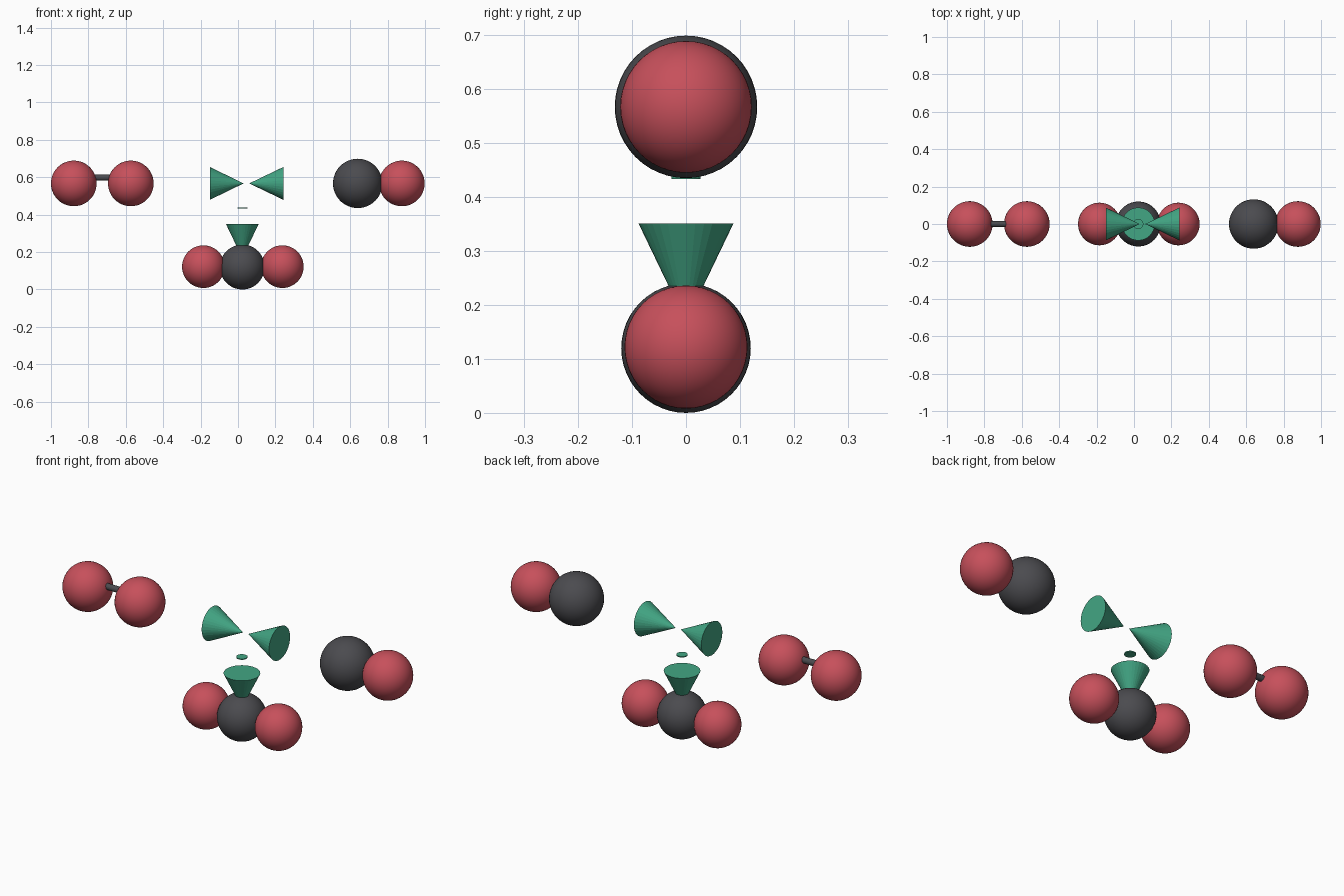
import bpy
import math
from mathutils import Vector

cube = bpy.data.objects.get("Cube")
if cube:
    bpy.data.objects.remove(cube, do_unlink=True)


def material(name, rgb):
    mat = bpy.data.materials.new(name)
    mat.use_nodes = True
    colour = (*rgb, 1.0)
    mat.diffuse_color = colour
    mat.node_tree.nodes["Principled BSDF"].inputs["Base Color"].default_value = colour
    return mat


red = material("red", (0.57, 0.08, 0.105))
grey = material("charcoal grey", (0.07, 0.07, 0.078))
green = material("sea green", (0.055, 0.38, 0.23))


def finish(name, mat):
    obj = bpy.context.object
    obj.name = name
    obj.data.materials.append(mat)
    return obj


def ball(name, mat, x, z, radius):
    bpy.ops.mesh.primitive_uv_sphere_add(segments=48, ring_count=24,
                                         radius=radius, location=(x, 0, z))
    return finish(name, mat)


def cone(name, mat, apex, direction, length, base_radius, tip_radius=0.0, sides=32):
    """Cone or cylinder that widens from its apex along the direction."""
    axis = Vector(direction)
    bpy.ops.mesh.primitive_cone_add(vertices=sides, radius1=tip_radius,
                                    radius2=base_radius, depth=length,
                                    location=Vector(apex) + axis * length / 2,
                                    rotation=axis.to_track_quat('Z', 'Y').to_euler())
    return finish(name, mat)


HIGH = 0.567
LOW = 0.12
MID = 0.023

# Upper pair of red balls joined by a thin rod
ball("pair_outer_ball", red, -0.878, HIGH, 0.122)
ball("pair_inner_ball", red, -0.573, HIGH, 0.122)
cone("pair_rod", grey, (-0.82, 0, 0.598), (1, 0, 0), 0.19, 0.016, 0.016)

# Upper grey and red balls
ball("duo_grey_ball", grey, 0.64, HIGH, 0.132)
ball("duo_red_ball", red, 0.876, HIGH, 0.122)

# Lower trio of balls
ball("trio_centre_ball", grey, MID, LOW, 0.12)
for side, label in ((-1, "right"), (1, "left")):
    ball("trio_" + label + "_ball", red, MID + 0.003 + side * 0.211, LOW + 0.002, 0.114)

# Green cones pointing at each other, and the one standing in the trio
cone("right_cone", green, (0.03, 0, HIGH), (-1, 0, 0), 0.181, 0.088)
cone("left_cone", green, (0.06, 0, HIGH), (1, 0, 0), 0.183, 0.088)
cone("standing_cone", green, (MID, 0, 0.168), (0, 0, 1), 0.183, 0.088)

# Small floating disc above the standing cone
cone("floating_disc", green, (MID, 0, 0.433), (0, 0, 1), 0.005, 0.027, 0.027)

# Rounded shading for the balls and rod
bpy.ops.object.select_all(action='DESELECT')
for obj in bpy.context.scene.objects:
    if "ball" in obj.name or "rod" in obj.name:
        obj.select_set(True)
        bpy.context.view_layer.objects.active = obj
bpy.ops.object.shade_smooth_by_angle(angle=math.radians(30))
